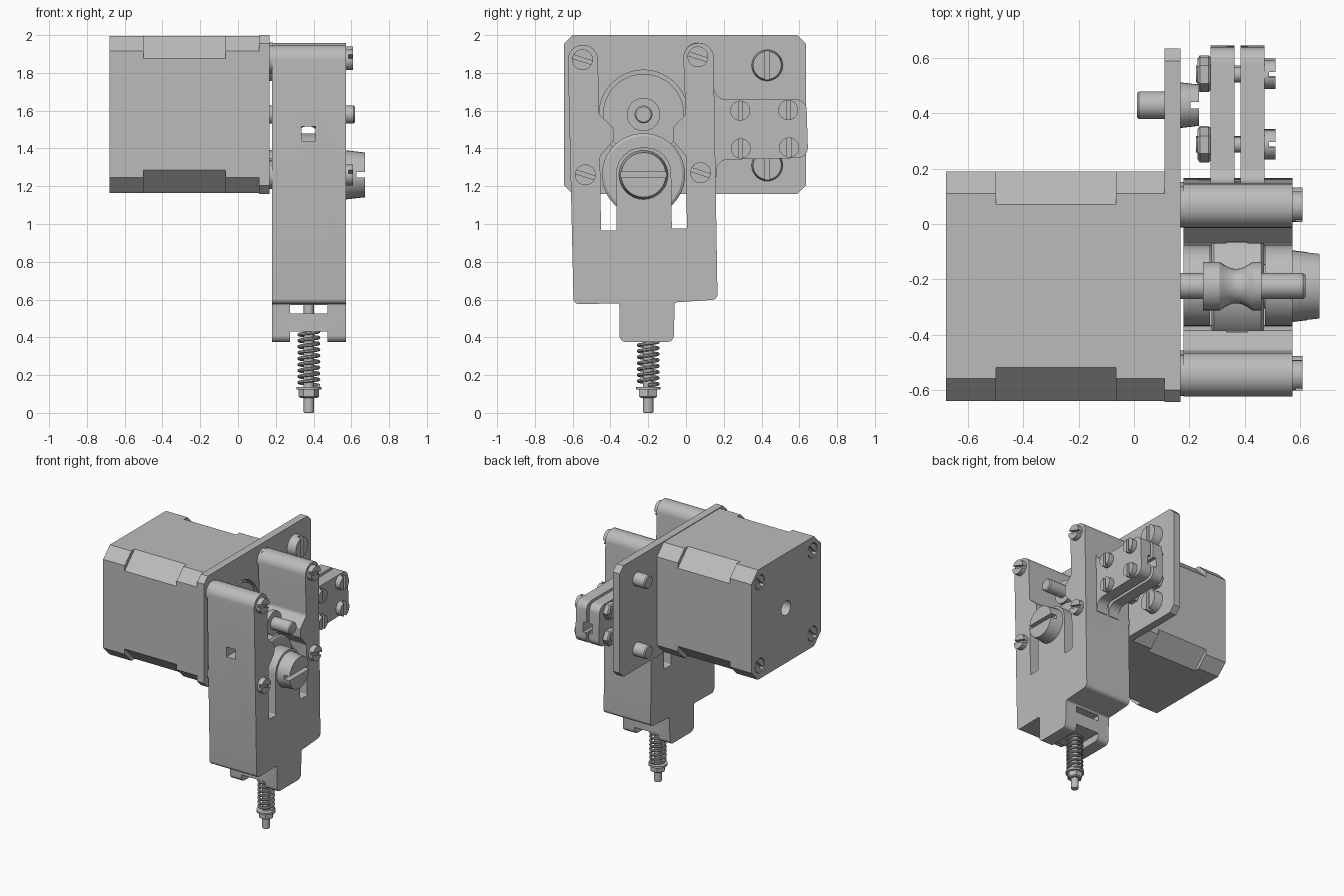
import bpy, bmesh, math
from mathutils import Vector

if "Cube" in bpy.data.objects:
    bpy.data.objects.remove(bpy.data.objects["Cube"], do_unlink=True)

grey = bpy.data.materials.new("plain_grey")
grey.use_nodes = True
grey.diffuse_color = (0.5, 0.5, 0.5, 1)
grey.node_tree.nodes["Principled BSDF"].inputs["Base Color"].default_value = (0.5, 0.5, 0.5, 1)
parts = []


def finish(name, bm):
    bmesh.ops.recalc_face_normals(bm, faces=bm.faces)
    mesh = bpy.data.meshes.new(name)
    bm.to_mesh(mesh)
    bm.free()
    mesh.materials.append(grey)
    ob = bpy.data.objects.new(name, mesh)
    bpy.context.collection.objects.link(ob)
    parts.append(ob)
    return ob


def prism(name, outline, x0, x1):
    """Extrude a (y, z) outline along x."""
    bm = bmesh.new()
    face = bm.faces.new([bm.verts.new((x0, y, z)) for y, z in outline])
    new = bmesh.ops.extrude_face_region(bm, geom=[face])["geom"]
    bmesh.ops.translate(bm, vec=(x1 - x0, 0, 0),
                        verts=[v for v in new if isinstance(v, bmesh.types.BMVert)])
    return finish(name, bm)


def rounded(points, steps=6):
    """Round each (y, z, radius) corner of an outline."""
    out = []
    for i, (y, z, r) in enumerate(points):
        p = Vector((y, z))
        if r == 0:
            out.append((y, z))
            continue
        a = (Vector(points[i - 1][:2]) - p).normalized()
        b = (Vector(points[(i + 1) % len(points)][:2]) - p).normalized()
        half = a.angle(b) / 2
        reach = r / math.tan(half)
        centre = p + (a + b).normalized() * r / math.sin(half)
        s, e = p + a * reach - centre, p + b * reach - centre
        for k in range(steps + 1):
            out.append(tuple(centre + s.lerp(e, k / steps).normalized() * r))
    return out


def chamfered(y0, y1, z0, z1, c):
    return [(y0 + c, z0), (y1 - c, z0), (y1, z0 + c), (y1, z1 - c),
            (y1 - c, z1), (y0 + c, z1), (y0, z1 - c), (y0, z0 + c)]


def lathe(name, profile, a, b, axis="X", sides=32):
    """Turn (position, radius) pairs around an axis through (a, b)."""
    bm = bmesh.new()
    rings = []
    for t, r in profile:
        ring = []
        for k in range(sides):
            w = 2 * math.pi * k / sides
            u, v = a + r * math.cos(w), b + r * math.sin(w)
            ring.append(bm.verts.new((t, u, v) if axis == "X" else (u, v, t)))
        rings.append(ring)
    for lo, hi in zip(rings, rings[1:]):
        for k in range(sides):
            n = (k + 1) % sides
            bm.faces.new((lo[k], lo[n], hi[n], hi[k]))
    bm.faces.new(rings[0])
    bm.faces.new(rings[-1])
    return finish(name, bm)


def block(name, x0, x1, y0, y1, z0, z1):
    return prism(name, [(y0, z0), (y1, z0), (y1, z1), (y0, z1)], x0, x1)


def bake(ob):
    graph = bpy.context.evaluated_depsgraph_get()
    return bpy.data.meshes.new_from_object(ob.evaluated_get(graph))


def cut(ob, cutter):
    mod = ob.modifiers.new("cut", "BOOLEAN")
    mod.operation, mod.solver, mod.object = "DIFFERENCE", "EXACT", cutter
    mesh = bake(ob)
    ob.modifiers.clear()
    ob.data = mesh
    parts.remove(cutter)
    bpy.data.objects.remove(cutter, do_unlink=True)


def screw(name, base, tip, r, y, z, angle, slot=0.02, depth=0.025, taper=1.0):
    """Slotted head from base to tip, slot turned by angle."""
    head = lathe(name, [(base, r), (tip, r * taper)], y, z)
    c, s = math.cos(math.radians(angle)), math.sin(math.radians(angle))
    corners = [(-r * 1.2, -slot / 2), (r * 1.2, -slot / 2), (r * 1.2, slot / 2), (-r * 1.2, slot / 2)]
    way = 1 if tip > base else -1
    cut(head, prism("slot_cutter", [(y + u * c - v * s, z + u * s + v * c) for u, v in corners],
                    tip - way * depth, tip + way * 0.02))
    return head


MY, MZ = -0.225, 1.58      # motor axis
IZ = 1.26                  # idler axis height

# Motor casing with deeper corner cuts in the middle
rear = prism("motor_rear", chamfered(-0.64, 0.19, 1.165, 1.995, 0.08), -0.68, -0.5)
prism("motor_middle", chamfered(-0.64, 0.19, 1.165, 1.995, 0.12), -0.5, -0.065)
prism("motor_front", chamfered(-0.64, 0.19, 1.165, 1.995, 0.08), -0.065, 0.11)
cut(rear, lathe("bore_cutter", [(-0.7, 0.055), (-0.58, 0.055)], MY, MZ))
for sy in (-1, 1):
    for sz in (-1, 1):
        y, z = MY + sy * 0.315, MZ + sz * 0.315
        cut(rear, lathe("hole_cutter", [(-0.7, 0.055), (-0.65, 0.055)], y, z))
        screw("motor_screw", -0.645, -0.678, 0.05, y, z, 45)

# Mounting plate, motor boss and plate screws
plate = prism("mounting_plate", chamfered(-0.645, 0.635, 1.16, 2.0, 0.045), 0.11, 0.168)
cut(plate, lathe("boss_cutter", [(0.09, 0.235), (0.2, 0.235)], MY, MZ, sides=48))
lathe("motor_boss", [(0.1, 0.215), (0.16, 0.215)], MY, MZ, sides=48)
for z in (1.84, 1.31):
    screw("plate_screw_head", 0.165, 0.235, 0.083, 0.43, z, 90, 0.024, 0.03, 0.9)
    lathe("plate_screw_shank", [(0.01, 0.043), (0.018, 0.05), (0.12, 0.05)], 0.43, z)

# Body: two arms, centre prong and foot
body = prism("feeder_body", rounded([
    (-0.595, 0.575, 0.03), (-0.353, 0.58, 0.012), (-0.352, 0.375, 0.035), (-0.065, 0.375, 0.035),
    (-0.06, 0.585, 0.012), (0.167, 0.6, 0.03), (0.145, 1.96, 0.075), (-0.017, 1.955, 0.075),
    (-0.002, 1.58, 0.03), (-0.07, 1.51, 0.02), (-0.07, 1.44, 0.02), (0, 1.36, 0.03),
    (0.005, 0.975, 0.008), (-0.075, 0.975, 0.008), (-0.08, 1.405, 0.135), (-0.37, 1.405, 0.135),
    (-0.367, 0.965, 0.008), (-0.45, 0.965, 0.008), (-0.455, 1.36, 0.03), (-0.385, 1.44, 0.02),
    (-0.385, 1.51, 0.02), (-0.46, 1.58, 0.03), (-0.468, 1.945, 0.075), (-0.627, 1.95, 0.075),
]), 0.18, 0.573)
cut(body, lathe("bearing_cutter", [(0.275, 0.235), (0.475, 0.235)], MY, IZ, sides=48))
cut(body, block("filament_cutter", 0.335, 0.41, -0.8, 0.8, 1.44, 1.515))
cut(body, block("foot_slot_cutter", 0.275, 0.475, -0.5, 0.1, 0.527, 0.572))
cut(body, block("foot_notch_cutter", 0.275, 0.475, -0.5, 0.1, 0.3, 0.43))

# Arm screws with their spacers
for y, z in ((-0.548, 1.87), (-0.533, 1.26), (0.063, 1.885), (0.077, 1.272)):
    screw("arm_screw", 0.57, 0.61, 0.055, y, z, -18)
    lathe("arm_spacer", [(0.16, 0.075), (0.185, 0.075)], y, z)

# Drive shaft with grooved gear
lathe("drive_shaft", [(0.1, 0.047), (0.612, 0.047), (0.62, 0.04)], MY, MZ)
groove = [(0.31 + 0.12 * k / 8, 0.088 - 0.026 * math.sin(math.pi * k / 8)) for k in range(9)]
lathe("drive_gear", [(0.25, 0.088)] + groove + [(0.462, 0.088)], MY, MZ)

# Idler bearing and its screw
lathe("idler_bearing", [(0.28, 0.205), (0.29, 0.22), (0.46, 0.22), (0.47, 0.205)], MY, IZ, sides=48)
lathe("idler_axle", [(0.18, 0.08), (0.575, 0.08)], MY, IZ)
screw("idler_screw", 0.57, 0.672, 0.13, MY, IZ, 0, 0.03, 0.045, 0.91)

# Split side clamp
bracket = rounded([
    (0.1, 1.75, 0), (0.147, 1.75, 0), (0.153, 1.66, 0.06), (0.637, 1.66, 0.055),
    (0.647, 1.35, 0.055), (0.16, 1.34, 0.06), (0.162, 1.25, 0), (0.1, 1.25, 0)])
for name, x0, x1 in (("clamp_inner", 0.277, 0.363), ("clamp_outer", 0.385, 0.473)):
    jaw = prism(name, bracket, x0, x1)
    cut(jaw, block("clamp_cutter", 0.335, 0.41, 0, 0.8, 1.44, 1.515))
for y, z in ((0.287, 1.6), (0.541, 1.603), (0.29, 1.4), (0.546, 1.405)):
    screw("clamp_screw", 0.47, 0.513, 0.053, y, z, 90)
    lathe("clamp_shank", [(0.225, 0.028), (0.475, 0.028)], y, z, sides=16)
    lathe("clamp_nut", [(0.23, 0.052), (0.238, 0.064), (0.27, 0.064), (0.28, 0.055)], y, z, sides=6)

# Tension rod, nut, washer and spring
RX, RY = 0.375, -0.2
lathe("tension_rod", [(0, 0.023), (0.006, 0.027), (0.6, 0.027)], RX, RY, "Z", 20)
lathe("rod_nut", [(0.08, 0.045), (0.087, 0.055), (0.125, 0.055)], RX, RY, "Z", 6)
lathe("rod_washer", [(0.124, 0.066), (0.138, 0.066)], RX, RY, "Z")
curve = bpy.data.curves.new("spring_path", "CURVE")
curve.dimensions = "3D"
curve.bevel_depth, curve.bevel_resolution, curve.use_fill_caps = 0.009, 2, True
turns, per = 9, 20
path = curve.splines.new("POLY")
path.points.add(turns * per)
for k, p in enumerate(path.points):
    w = 2 * math.pi * k / per
    p.co = (RX + 0.052 * math.cos(w), RY + 0.052 * math.sin(w), 0.145 + 0.285 * k / (turns * per), 1)
coil = bpy.data.objects.new("spring_path", curve)
bpy.context.collection.objects.link(coil)
mesh = bake(coil)
bpy.data.objects.remove(coil, do_unlink=True)
mesh.materials.clear()
mesh.materials.append(grey)
spring = bpy.data.objects.new("tension_spring", mesh)
bpy.context.collection.objects.link(spring)
parts.append(spring)

# Smooth round surfaces, keep edges sharp
bpy.ops.object.select_all(action="DESELECT")
for ob in parts:
    ob.select_set(True)
bpy.context.view_layer.objects.active = body
bpy.ops.object.shade_smooth_by_angle(angle=math.radians(30))
